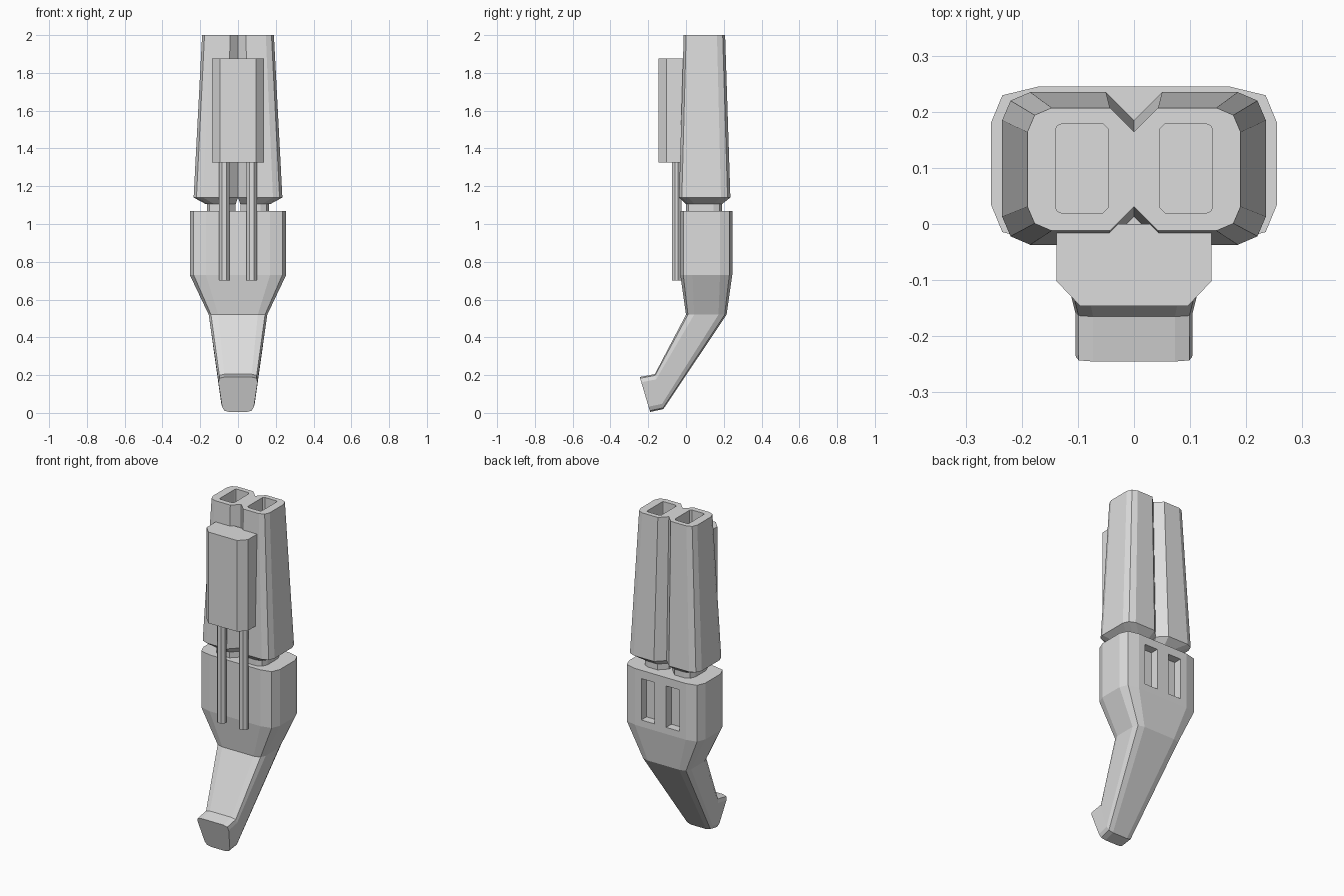
import bpy, bmesh

if "Cube" in bpy.data.objects:
    bpy.data.objects.remove(bpy.data.objects["Cube"])

grey = bpy.data.materials.new("light_grey")
grey.use_nodes = True
colour = (0.72, 0.72, 0.72, 1)
grey.diffuse_color = colour
grey.node_tree.nodes["Principled BSDF"].inputs["Base Color"].default_value = colour


def loft(name, rings):
    """Skin a stack of rings with equal point counts and cap both ends."""
    bm = bmesh.new()
    loops = [[bm.verts.new(p) for p in ring] for ring in rings]
    n = len(loops[0])
    for a, b in zip(loops, loops[1:]):
        for i in range(n):
            j = (i + 1) % n
            bm.faces.new((a[i], a[j], b[j], b[i]))
    bm.faces.new(loops[0])
    bm.faces.new(loops[-1])
    bmesh.ops.recalc_face_normals(bm, faces=bm.faces[:])
    mesh = bpy.data.meshes.new(name)
    bm.to_mesh(mesh)
    bm.free()
    mesh.materials.append(grey)
    obj = bpy.data.objects.new(name, mesh)
    bpy.context.collection.objects.link(obj)
    return obj


def carve(obj, cutter):
    """Cut a pocket and discard the cutter."""
    cutter.hide_render = True
    mod = obj.modifiers.new("pocket", "BOOLEAN")
    mod.operation = "DIFFERENCE"
    mod.solver = "EXACT"
    mod.object = cutter
    bpy.context.view_layer.objects.active = obj
    bpy.ops.object.modifier_apply(modifier=mod.name)
    bpy.data.objects.remove(cutter)


def body_ring(front, back, wide_front, wide_back, cx, ct):
    """Rounded section running from a front (y, z) to a back (y, z)."""
    half = [(cx, 0), (cx * 0.24, ct * 0.24), (0, ct),
            (0, 1 - ct), (cx * 0.24, 1 - ct * 0.24), (cx, 1)]
    side = [(wide_front + (wide_back - wide_front) * t - inset,
             front[0] + (back[0] - front[0]) * t,
             front[1] + (back[1] - front[1]) * t) for inset, t in half]
    return side + [(-x, y, z) for x, y, z in reversed(side)]


def barrel_ring(s, x0, x1, y0, y1, z, c=0.045):
    """Rounded outer corners, plain chamfers next to the centre line."""
    m = c * 0.3
    pts = [(x0 + c, y0), (x1 - c, y0), (x1 - m, y0 + m), (x1, y0 + c),
           (x1, y1 - c), (x1 - m, y1 - m), (x1 - c, y1), (x0 + c, y1),
           (x0, y1 - c), (x0, y0 + c)]
    return [(s * x, y, z) for x, y in pts]


def prism(name, outline, z0, z1):
    return loft(name, [[(x, y, z) for x, y in outline] for z in (z0, z1)])


def box(name, x, y, z):
    return prism(name, [(x[0], y[0]), (x[1], y[0]), (x[1], y[1]), (x[0], y[1])], *z)


# Receiver body flowing into the raked grip and its flared butt
body = loft("body_and_grip", [
    body_ring((-0.03, 1.07), (0.245, 1.07), 0.255, 0.255, 0.085, 0.236),
    body_ring((-0.03, 0.73), (0.245, 0.73), 0.255, 0.255, 0.085, 0.236),
    body_ring((0, 0.52), (0.215, 0.52), 0.155, 0.155, 0.05, 0.2),
    body_ring((-0.165, 0.205), (-0.12, 0.02), 0.108, 0.085, 0.035, 0.15),
    body_ring((-0.245, 0.19), (-0.19, 0.005), 0.108, 0.08, 0.035, 0.15),
])

for s, side in ((1, "left"), (-1, "right")):
    # Recessed slot in the back of the body
    carve(body, box("slot_cutter", (s * 0.083 - 0.044, s * 0.083 + 0.044),
                    (0.195, 0.3), (0.77, 1.02)))

    # Tapered barrel with an undercut lower rim and a rectangular bore
    barrel = loft(side + "_barrel", [
        barrel_ring(s, 0.012, 0.17, 0, 0.19, 1.105),
        barrel_ring(s, 0, 0.235, -0.037, 0.235, 1.14, 0.05),
        barrel_ring(s, 0, 0.19, -0.012, 0.207, 2, 0.043),
    ])
    carve(barrel, loft("bore_cutter", [
        barrel_ring(s, 0.045, 0.14, 0.02, 0.178, z, 0.01) for z in (1.6, 2.1)]))

    # Short neck joining the barrel to the body
    loft(side + "_neck", [barrel_ring(s, 0.012, 0.165, 0, 0.19, z) for z in (1.05, 1.11)])

    # Slide rod below the fore grip
    cx, r, k = s * 0.073, 0.027, 0.012
    prism(side + "_slide_rod", [
        (cx - k, -0.075), (cx + k, -0.075), (cx + r, -0.057), (cx + r, -0.042),
        (cx + k, -0.025), (cx - k, -0.025), (cx - r, -0.042), (cx - r, -0.057)],
        0.7, 1.34)

# Fore grip block with chamfered front corners
prism("fore_grip", [(-0.138, 0), (-0.138, -0.102), (-0.096, -0.146),
                    (0.096, -0.146), (0.138, -0.102), (0.138, 0)], 1.325, 1.875)
